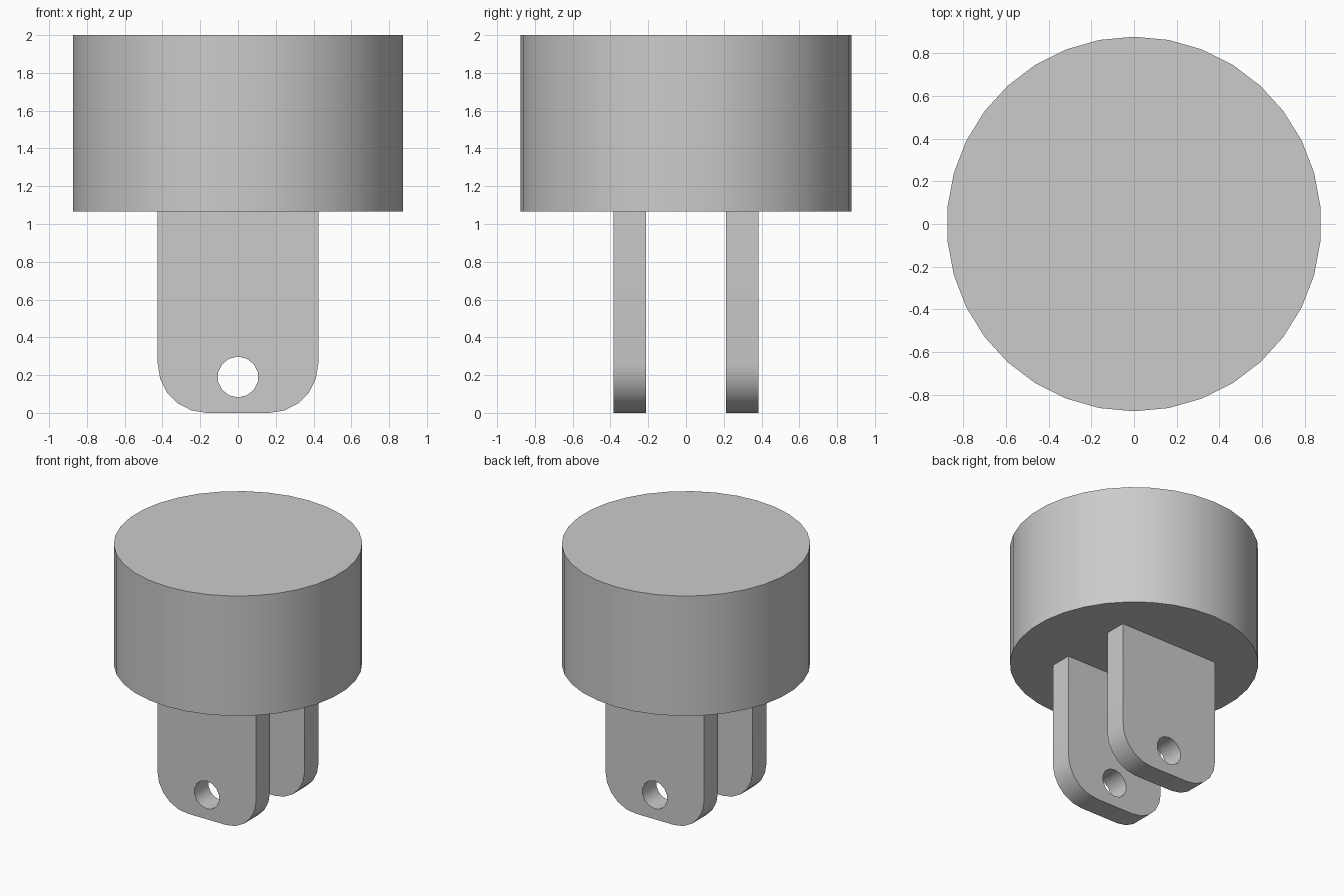
import bpy
import bmesh
from math import sin, cos, pi

cube = bpy.data.objects.get("Cube")
if cube:
    bpy.data.objects.remove(cube, do_unlink=True)

grey = bpy.data.materials.new("plain grey")
colour = (0.6, 0.6, 0.6, 1)
grey.diffuse_color = colour
grey.use_nodes = True
grey.node_tree.nodes["Principled BSDF"].inputs["Base Color"].default_value = colour

HEAD_BOTTOM = 1.066


def ring(radius, sides):
    """Points of a polygon with one corner straight up."""
    return [(radius * sin(2 * pi * i / sides), radius * cos(2 * pi * i / sides))
            for i in range(sides)]


def extrude_outline(name, loops, place, depth):
    """Fill an outline (with optional holes) and give it thickness."""
    bm = bmesh.new()
    edges = []
    for loop in loops:
        verts = [bm.verts.new(place(a, b)) for a, b in loop]
        edges += [bm.edges.new((v, verts[i - 1])) for i, v in enumerate(verts)]
    bmesh.ops.triangle_fill(bm, use_beauty=True, edges=edges)
    result = bmesh.ops.extrude_face_region(bm, geom=bm.faces[:], use_keep_orig=True)
    moved = [g for g in result["geom"] if isinstance(g, bmesh.types.BMVert)]
    bmesh.ops.translate(bm, verts=moved, vec=depth)
    bmesh.ops.recalc_face_normals(bm, faces=bm.faces[:])
    mesh = bpy.data.meshes.new(name)
    bm.to_mesh(mesh)
    bm.free()
    mesh.materials.append(grey)
    obj = bpy.data.objects.new(name, mesh)
    bpy.context.collection.objects.link(obj)
    bpy.ops.object.select_all(action="DESELECT")
    obj.select_set(True)
    bpy.context.view_layer.objects.active = obj
    bpy.ops.object.shade_smooth_by_angle(angle=pi / 6)
    return obj


# Round head
extrude_outline("round_head", [ring(0.877, 34)],
                lambda a, b: (a, b, HEAD_BOTTOM), (0, 0, 2 - HEAD_BOTTOM))

# Lug outline: rounded lower corners and a pin hole
half_width, corner, steps = 0.425, 0.26, 5
right_side = [(half_width, HEAD_BOTTOM)]
for i in range(steps + 1):
    t = i * pi / 2 / steps
    right_side.append((half_width - corner + corner * cos(t), corner - corner * sin(t)))
outline = right_side + [(-x, z) for x, z in reversed(right_side)]
pin_hole = [(x, z + 0.19) for x, z in ring(0.108, 14)]

# Front and back lugs
for name, side in (("front_lug", -1), ("back_lug", 1)):
    extrude_outline(name, [outline, pin_hole],
                    lambda a, b: (a, side * 0.213, b), (0, side * 0.171, 0))
